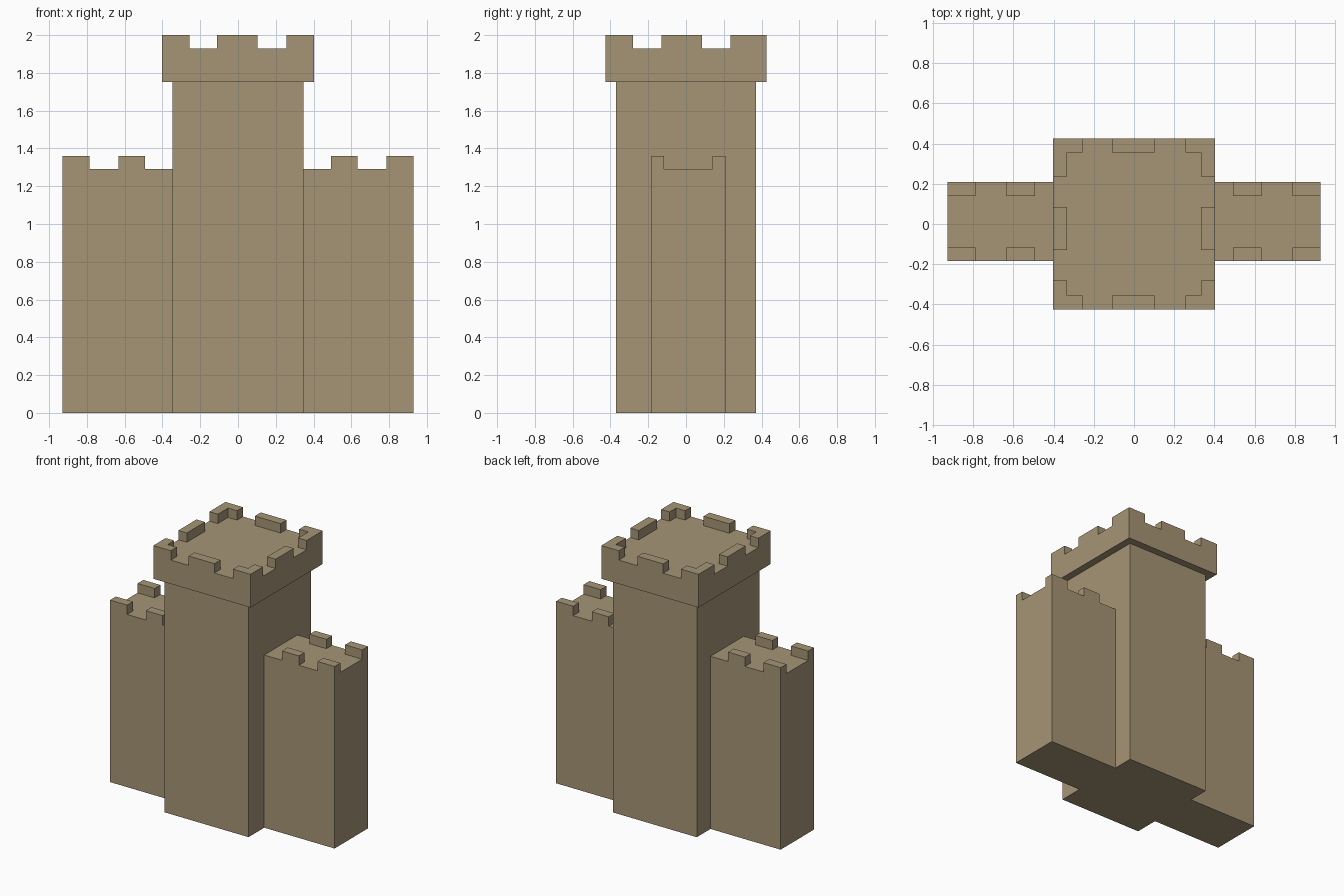
import bpy, bmesh

if "Cube" in bpy.data.objects:
    bpy.data.objects.remove(bpy.data.objects["Cube"])

stone = bpy.data.materials.new("sandstone")
stone.diffuse_color = (0.38, 0.30, 0.18, 1)
stone.use_nodes = True
stone.node_tree.nodes["Principled BSDF"].inputs["Base Color"].default_value = stone.diffuse_color


def prism(bm, outline, z0, z1):
    """Extrude a counter-clockwise outline from z0 up to z1."""
    face = bm.faces.new([bm.verts.new((x, y, z0)) for x, y in outline])
    top = bmesh.ops.extrude_face_region(bm, geom=[face], use_keep_orig=True)["geom"]
    for v in top:
        if isinstance(v, bmesh.types.BMVert):
            v.co.z = z1


def rect(x0, x1, y0, y1):
    return [(x0, y0), (x1, y0), (x1, y1), (x0, y1)]


def make(name, outlines, z0, z1):
    bm = bmesh.new()
    for outline in outlines:
        prism(bm, outline, z0, z1)
    bmesh.ops.recalc_face_normals(bm, faces=bm.faces)
    mesh = bpy.data.meshes.new(name)
    bm.to_mesh(mesh)
    bm.free()
    mesh.materials.append(stone)
    obj = bpy.data.objects.new(name, mesh)
    bpy.context.collection.objects.link(obj)
    return obj


T = 0.07                     # battlement thickness
CX, CY = 0.402, 0.426        # half size of the tower crown

# Central tower and its overhanging crown
make("tower", [rect(-0.348, 0.346, -0.37, 0.37)], 0, 1.752)
make("tower_crown", [rect(-CX, CX, -CY, CY)], 1.752, 1.93)

# Crown battlements: L-shaped corners and one block mid-way on each side
blocks = []
for sx in (-1, 1):
    for sy, arm in ((-1, 0.146), (1, 0.19)):
        corner = [(CX, CY), (CX - 0.145, CY), (CX - 0.145, CY - T),
                  (CX - T, CY - T), (CX - T, CY - arm), (CX, CY - arm)]
        blocks.append([(sx * x, sy * y) for x, y in corner])
blocks += [rect(-0.11, 0.103, -CY, -CY + T), rect(-0.11, 0.103, CY - T, CY),
           rect(-CX, -CX + T, -0.13, 0.084), rect(CX - T, CX, -0.13, 0.084)]
make("tower_battlements", blocks, 1.93, 2.0)

# Side wings, running into the tower, with battlements front and back
Y0, Y1 = -0.185, 0.208
for side, s in (("left", -1), ("right", 1)):
    def span(a, b, y0, y1):
        return rect(*sorted((s * a, s * b)), y0, y1)
    make(side + "_wing", [span(0.2, 0.928, Y0, Y1)], 0, 1.29)
    make(side + "_wing_battlements",
         [span(a, b, y, y + 0.068)
          for a, b in ((0.493, 0.633), (0.787, 0.928))
          for y in (Y0, Y1 - 0.068)], 1.29, 1.36)
